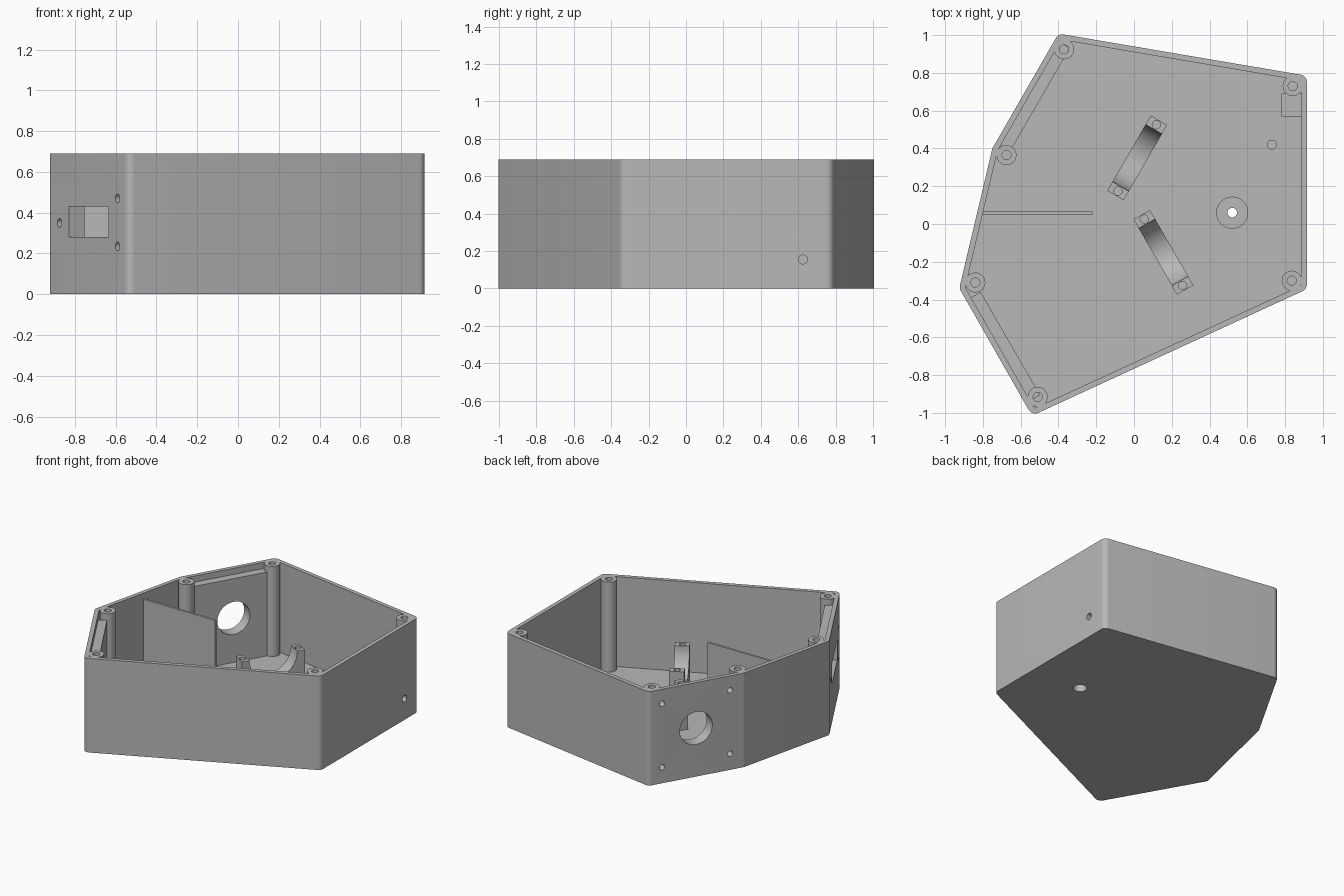
import bpy, bmesh
from math import radians, cos, sin, pi, tan
from mathutils import Matrix, Vector

if "Cube" in bpy.data.objects:
    bpy.data.objects.remove(bpy.data.objects["Cube"])

grey = bpy.data.materials.new("grey plastic")
grey.use_nodes = True
colour = (0.48, 0.48, 0.48, 1)
grey.diffuse_color = colour
grey.node_tree.nodes["Principled BSDF"].inputs["Base Color"].default_value = colour

HEIGHT, FLOOR, WALL, LEDGE, AXIS = 0.69, 0.03, 0.03, 0.645, 0.355
parts = []


def add(name, bm, matrix=Matrix()):
    bmesh.ops.recalc_face_normals(bm, faces=bm.faces)
    mesh = bpy.data.meshes.new(name)
    bm.to_mesh(mesh)
    bm.free()
    mesh.materials.append(grey)
    obj = bpy.data.objects.new(name, mesh)
    bpy.context.scene.collection.objects.link(obj)
    obj.matrix_world = matrix
    parts.append(obj)
    return obj


def prism(name, points, low, high, matrix=Matrix()):
    bm = bmesh.new()
    face = bm.faces.new([bm.verts.new((p[0], p[1], low)) for p in points])
    top = bmesh.ops.extrude_face_region(bm, geom=[face])["geom"]
    verts = [g for g in top if isinstance(g, bmesh.types.BMVert)]
    bmesh.ops.translate(bm, verts=verts, vec=(0, 0, high - low))
    return add(name, bm, matrix)


def box(name, size, centre, turn=0):
    bm = bmesh.new()
    bmesh.ops.create_cube(bm, size=1, matrix=Matrix.Diagonal((*size, 1)))
    return add(name, bm, Matrix.Translation(centre) @ Matrix.Rotation(turn, 4, 'Z'))


def rod(name, radius, length, centre, turn=None):
    """Upright cylinder, or one lying along the heading given by turn."""
    bm = bmesh.new()
    bmesh.ops.create_cone(bm, cap_ends=True, segments=32, radius1=radius,
                          radius2=radius, depth=length)
    m = Matrix.Translation(centre)
    if turn is not None:
        m = m @ Matrix.Rotation(turn, 4, 'Z') @ Matrix.Rotation(pi / 2, 4, 'Y')
    return add(name, bm, m)


def cut(targets, cutters):
    for target in targets:
        for c in cutters:
            mod = target.modifiers.new("cut", 'BOOLEAN')
            mod.operation, mod.solver, mod.object = 'DIFFERENCE', 'EXACT', c
        bpy.context.view_layer.update()
        graph = bpy.context.evaluated_depsgraph_get()
        mesh = bpy.data.meshes.new_from_object(target.evaluated_get(graph))
        target.modifiers.clear()
        target.data = mesh
    for c in cutters:
        parts.remove(c)
        bpy.data.objects.remove(c)


def outline(corners, inset, radius):
    """Inset a counter-clockwise polygon and round its corners."""
    result, n = [], len(corners)
    for i in range(n):
        p = Vector(corners[i])
        a = (p - Vector(corners[i - 1])).normalized()
        b = (Vector(corners[(i + 1) % n]) - p).normalized()
        half = a.angle(b) / 2
        inward = (b - a).normalized()
        centre = p + inward * (inset + radius) / cos(half)
        start = Vector((a.y, -a.x))
        for k in range(9):
            t = 2 * half * k / 8
            result.append(centre + radius * Vector((
                start.x * cos(t) - start.y * sin(t),
                start.x * sin(t) + start.y * cos(t))))
    return result


# Six-sided tray
corners = [(-0.40, 1.008), (-0.75, 0.40), (-0.925, -0.34),
           (-0.54, -1.015), (0.915, -0.345), (0.915, 0.785)]
shell = prism("case_shell", outline(corners, 0, 0.04), 0, HEIGHT)
cut([shell], [prism("cavity", outline(corners, WALL, 0.01), FLOOR, 1)])

# Corner screw posts
for i, (x, y) in enumerate([(-0.37, 0.925), (-0.675, 0.365), (-0.84, -0.31),
                            (-0.51, -0.915), (0.835, -0.30), (0.84, 0.73)]):
    post = rod(f"screw_post_{i + 1}", 0.053, HEIGHT - 0.02, (x, y, HEIGHT / 2 + 0.01))
    cut([post], [rod("bore", 0.024, 0.4, (x, y, HEIGHT))])


def wall_point(mid, turn, inward, along, z):
    n = Vector((cos(turn), sin(turn), 0))
    return Vector((mid[0], mid[1], z)) - n * inward + Vector((-n.y, n.x, 0)) * along


def thick_wall(name, mid, turn):
    height = LEDGE - 0.01
    return box(name, (0.07, 0.63, height),
               wall_point(mid, turn, 0.055, 0, 0.01 + height / 2), turn)


# Thickened wall with round opening and four screw holes
mid, turn = (-0.575, 0.704), radians(150)
panel = thick_wall("round_port_wall", mid, turn)
tools = [rod("port", 0.12, 0.4, wall_point(mid, turn, 0, 0, AXIS), turn)]
for s in (-1, 1):
    for t in (-1, 1):
        tools.append(rod("screw", 0.02, 0.12,
                         wall_point(mid, turn, 0, 0.25 * s, AXIS - 0.005 + 0.233 * t), turn))
cut([shell, panel], tools)

# Thickened wall with rectangular opening and three screw holes
mid, turn = (-0.7325, -0.6775), radians(210)
panel = thick_wall("window_wall", mid, turn)
tools = [box("window", (0.4, 0.39, 0.15), wall_point(mid, turn, 0, 0, AXIS), turn)]
for along, z in [(-0.29, 0.35), (0.285, 0.47), (0.285, 0.235)]:
    tools.append(rod("screw", 0.021, 0.12, wall_point(mid, turn, 0, along, z), turn))
cut([shell, panel], tools)

# Saddle cradles aligned with the two openings
arc = [(0.175 * cos(a), AXIS + 0.175 * sin(a))
       for a in [-pi * k / 32 for k in range(33)]]
profile = [(-0.23, 0.01), (0.23, 0.01), (0.23, AXIS)] + arc + [(-0.23, AXIS)]
stand = Matrix(((0, 0, 1, 0), (1, 0, 0, 0), (0, 1, 0, 0), (0, 0, 0, 1)))
for name, x, y, angle in [("back_cradle", 0.017, 0.35, 150),
                          ("front_cradle", 0.156, -0.15, 210)]:
    turn = radians(angle)
    place = Matrix.Translation((x, y, 0)) @ Matrix.Rotation(turn, 4, 'Z')
    cradle = prism(name, profile, -0.05, 0.05, place @ stand)
    cut([cradle], [rod("bore", 0.022, 0.2, place @ Vector((0, s * 0.203, AXIS)))
                   for s in (-1, 1)])

# Dividing wall
box("divider", (0.6, 0.016, LEDGE - 0.01), (-0.52, 0.057, LEDGE / 2 + 0.005))

# Floor boss with a counterbored hole
boss = rod("floor_boss", 0.085, 0.09, (0.52, 0.06, 0.055))
cut([shell, boss], [rod("hole", 0.025, 0.5, (0.52, 0.06, 0)),
                    rod("counterbore", 0.045, 0.12, (0.52, 0.06, 0))])

# Floor pin, and side block with a cross hole
rod("floor_pin", 0.026, 0.09, (0.73, 0.42, 0.055))
block = box("side_block", (0.115, 0.12, 0.21), (0.8375, 0.63, 0.115))
cut([shell, block], [rod("side_hole", 0.024, 0.2, (0.915, 0.625, 0.155), 0)])

# Smooth the round surfaces, keep edges sharp
bpy.ops.object.select_all(action='DESELECT')
for obj in parts:
    obj.select_set(True)
bpy.context.view_layer.objects.active = shell
bpy.ops.object.shade_smooth_by_angle(angle=radians(30))
